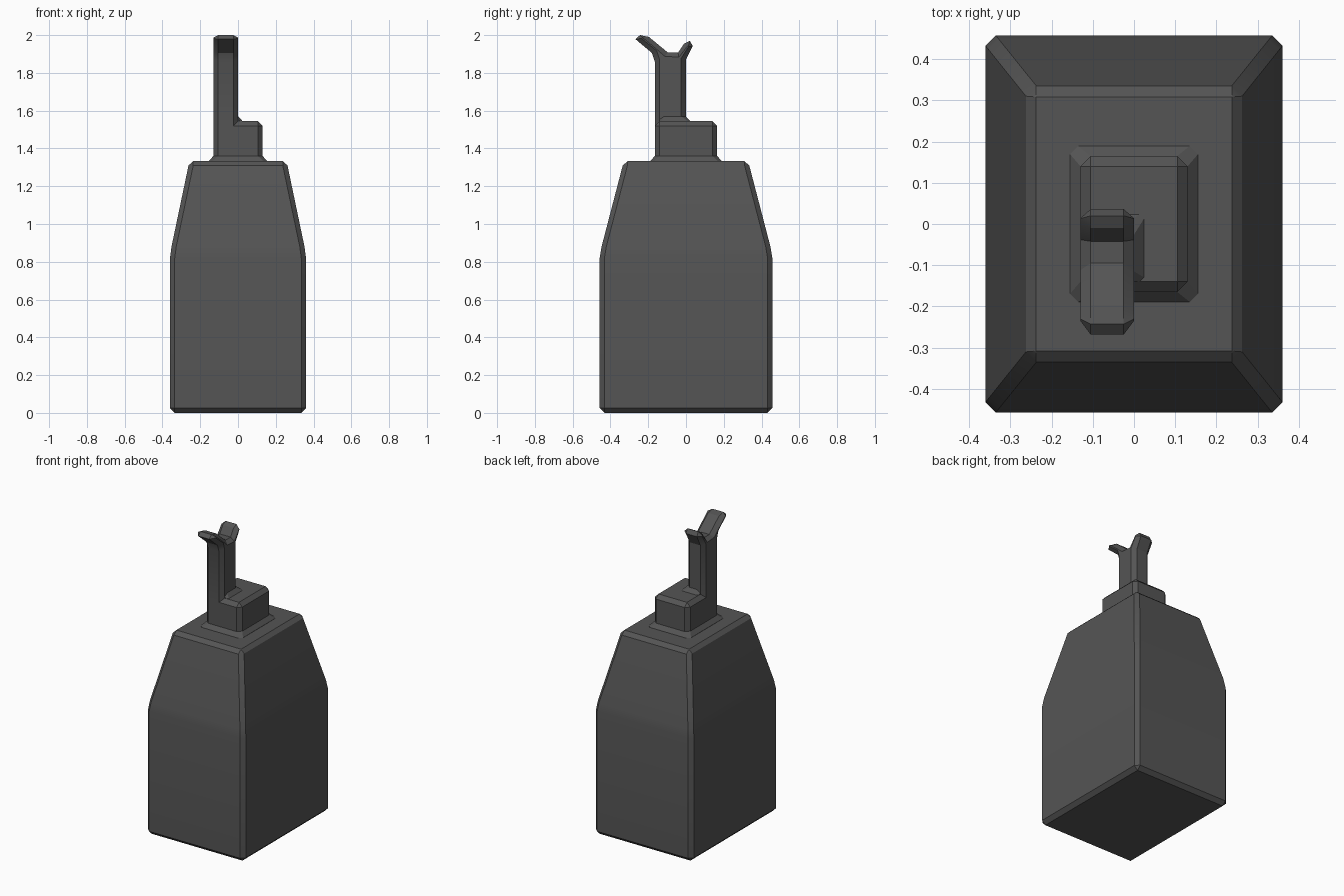
import bpy, bmesh
from math import radians

if "Cube" in bpy.data.objects:
    bpy.data.objects.remove(bpy.data.objects["Cube"])

# Dark grey finish
dark = bpy.data.materials.new("dark_grey")
dark.diffuse_color = (0.09, 0.09, 0.09, 1)
dark.use_nodes = True
dark.node_tree.nodes["Principled BSDF"].inputs["Base Color"].default_value = dark.diffuse_color


def loft(name, rings):
    """Skin a list of equal-length point rings and cap both ends."""
    bm = bmesh.new()
    loops = [[bm.verts.new(p) for p in ring] for ring in rings]
    n = len(loops[0])
    for a, b in zip(loops, loops[1:]):
        for i in range(n):
            j = (i + 1) % n
            bm.faces.new((a[i], a[j], b[j], b[i]))
    bm.faces.new(loops[0][::-1])
    bm.faces.new(loops[-1])
    bmesh.ops.remove_doubles(bm, verts=bm.verts[:], dist=1e-5)
    bmesh.ops.recalc_face_normals(bm, faces=bm.faces[:])
    mesh = bpy.data.meshes.new(name)
    bm.to_mesh(mesh)
    bm.free()
    mesh.materials.append(dark)
    ob = bpy.data.objects.new(name, mesh)
    bpy.context.collection.objects.link(ob)
    bpy.ops.object.select_all(action='DESELECT')
    ob.select_set(True)
    bpy.context.view_layer.objects.active = ob
    bpy.ops.object.shade_smooth_by_angle(angle=radians(25))
    return ob


def rect(z, x0, x1, y0, y1, c):
    """Rectangle ring with corners cut by c."""
    return [(x0 + c, y0, z), (x1 - c, y0, z), (x1, y0 + c, z), (x1, y1 - c, z),
            (x1 - c, y1, z), (x0 + c, y1, z), (x0, y1 - c, z), (x0, y0 + c, z)]


def centred(z, hx, hy, c):
    return rect(z, -hx, hx, -hy, hy, c)


B = 0.025  # bevel width

# Tapered main body
loft("body", [
    centred(0, 0.36 - B, 0.457 - B, 0),
    centred(B, 0.36, 0.457, B),
    centred(0.82, 0.36, 0.457, B),
    centred(0.88, 0.352, 0.447, B),
    centred(1.31, 0.262, 0.335, B),
    centred(1.333, 0.238, 0.308, 0),
])

# Neck block with flared foot
loft("neck_block", [
    centred(1.32, 0.157, 0.191, 0.02),
    centred(1.334, 0.155, 0.189, 0.02),
    centred(1.36, 0.13, 0.165, B),
    centred(1.52, 0.13, 0.165, B),
    centred(1.545, 0.13 - B, 0.165 - B, 0),
])

# Forked post: (y, z) outline of the sides and the inset outline of its faces
Z = 1.52
outer = [(-.165, Z), (-.165, 1.86), (-.18, 1.905), (-.268, 1.979), (-.243, 2.0),
         (-.196, 1.99), (-.095, 1.907), (-.042, 1.907), (-.01, 1.955),
         (.02, 1.97), (.036, 1.942), (-.001, 1.87), (-.001, Z)]
inner = [(-.14, Z), (-.14, 1.87), (-.155, 1.917), (-.235, 1.982), (-.23, 1.987),
         (-.211, 1.972), (-.112, 1.888), (-.038, 1.883), (.009, 1.943),
         (.013, 1.946), (.014, 1.94), (-.027, 1.875), (-.027, Z)]
loft("forked_post", [[(x, y, z) for y, z in outline] for x, outline in
                     ((-.13, inner), (-.13 + B, outer), (-B, outer), (0, inner))])

# Sloped fillet where the post meets the neck block
loft("post_fillet", [
    rect(1.544, -0.105, 0.025, -0.14, 0.024, 0.01),
    rect(1.57, -0.105, 0.0, -0.14, -0.001, B),
])
